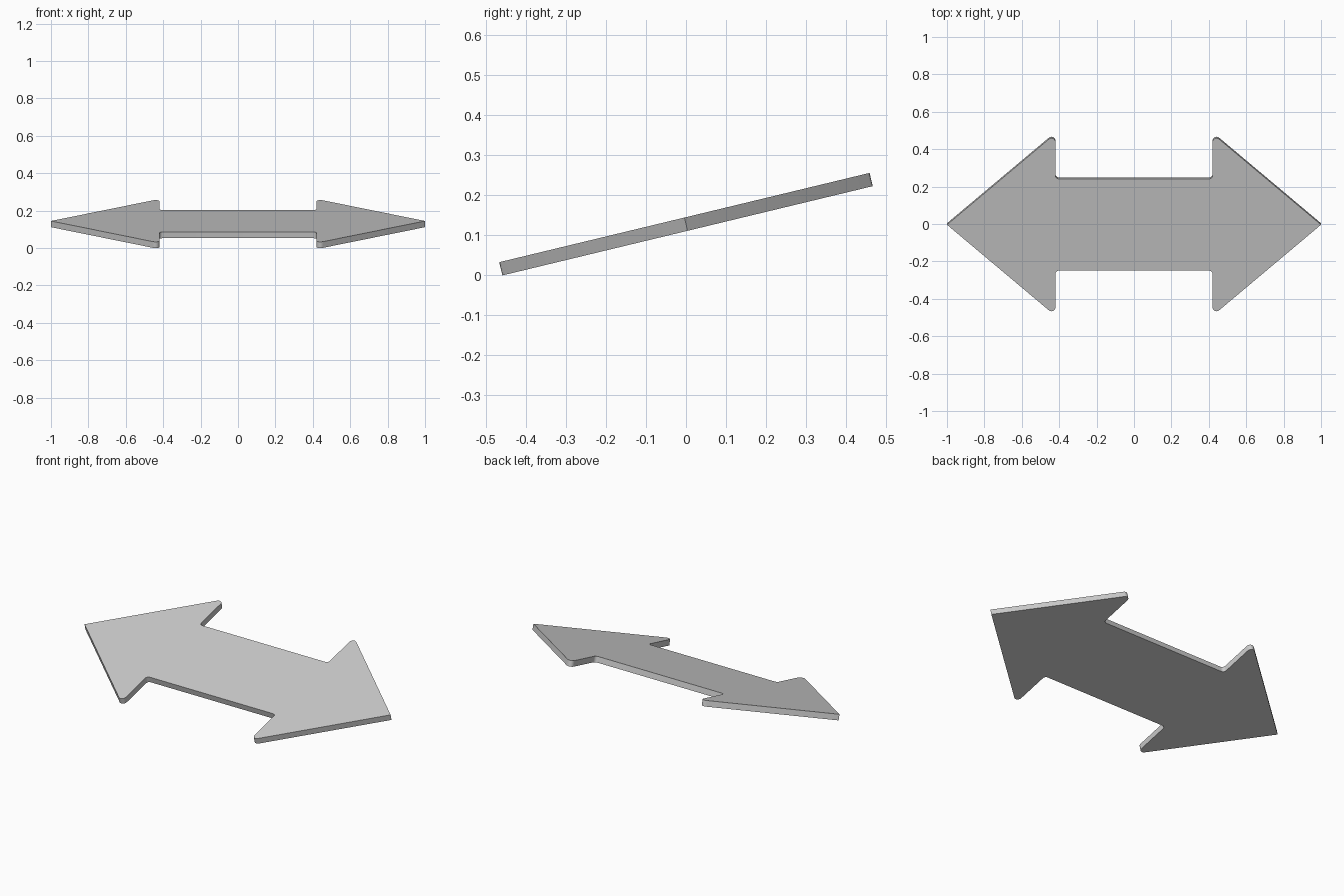
import bpy, bmesh, math
from mathutils import Vector, Matrix

cube = bpy.data.objects.get("Cube")
if cube:
    bpy.data.objects.remove(cube)

THICKNESS = 0.034
TILT = math.radians(13.55)

grey = bpy.data.materials.new("plain_grey")
grey.use_nodes = True
colour = (0.604, 0.604, 0.604, 1)
grey.diffuse_color = colour
grey.node_tree.nodes["Principled BSDF"].inputs["Base Color"].default_value = colour


def rounded(before, corner, after, radius, steps=6):
    """Points of a circular arc that rounds off a corner."""
    a, b = (before - corner).normalized(), (after - corner).normalized()
    half = a.angle(b) / 2
    centre = corner + (a + b).normalized() * radius / math.sin(half)
    start = corner + a * radius / math.tan(half) - centre
    end = corner + b * radius / math.tan(half) - centre
    return [centre + start.slerp(end, i / steps).normalized() * radius
            for i in range(steps + 1)]


# One quarter of the outline: pointed tip, swept barb, notch, shaft edge
tip, barb, notch, middle = (Vector(p) for p in
                            ((1, 0), (0.42, 0.501), (0.42, 0.252), (0, 0.252)))
quarter = rounded(tip, barb, notch, 0.021) + rounded(barb, notch, middle, 0.018)

# Mirror the quarter to all four sides
upper = [tip] + quarter + [Vector((-p.x, p.y)) for p in reversed(quarter)]
outline = upper + [-p for p in upper]

# Extrude the outline into a flat plate
bm = bmesh.new()
base = bm.faces.new([bm.verts.new((p.x, p.y, -THICKNESS / 2)) for p in outline])
top = bmesh.ops.extrude_face_region(bm, geom=[base], use_keep_orig=True)["geom"]
bmesh.ops.translate(bm, vec=(0, 0, THICKNESS),
                    verts=[v for v in top if isinstance(v, bmesh.types.BMVert)])
bmesh.ops.recalc_face_normals(bm, faces=bm.faces)

# Lean the plate up at the back and rest it on the ground
bmesh.ops.rotate(bm, verts=bm.verts, matrix=Matrix.Rotation(TILT, 3, "X"))
lowest = min(v.co.z for v in bm.verts)
bmesh.ops.translate(bm, verts=bm.verts, vec=(0, 0, -lowest))

mesh = bpy.data.meshes.new("double_arrow")
bm.to_mesh(mesh)
bm.free()
mesh.materials.append(grey)
arrow = bpy.data.objects.new("double_arrow", mesh)
bpy.context.collection.objects.link(arrow)

# Smooth rounded corners, sharp rims
bpy.context.view_layer.objects.active = arrow
arrow.select_set(True)
bpy.ops.object.shade_smooth_by_angle(angle=math.radians(30))
